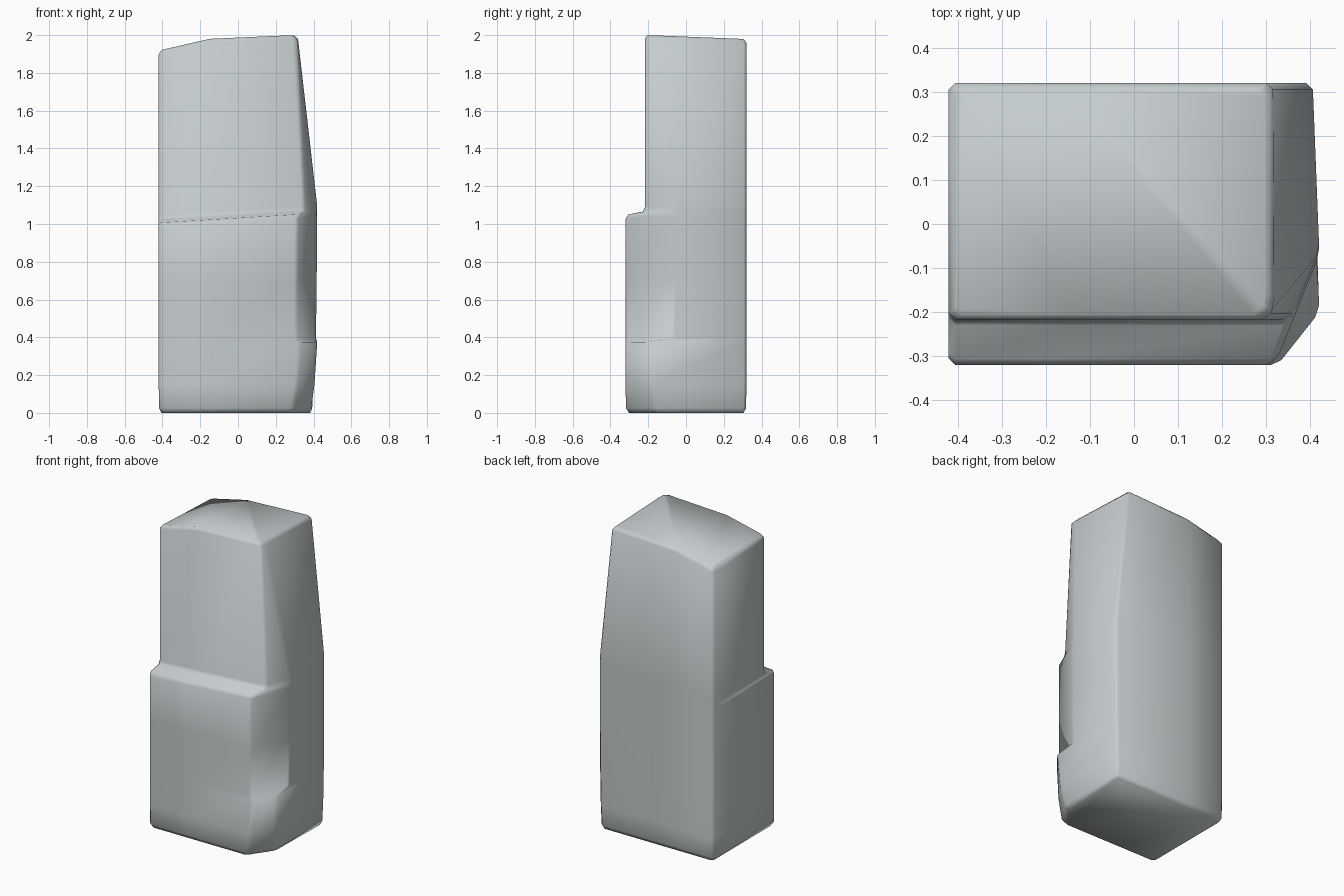
import bpy, bmesh
from mathutils import Vector

if "Cube" in bpy.data.objects:
    bpy.data.objects.remove(bpy.data.objects["Cube"])

LEFT, BACK, MID, R = -0.42, 0.32, -0.15, 0.015


def top_tilt(x, y):
    # crown falls towards the left and slightly towards the back
    return -0.23 * max(0, MID - x) - 0.02 * min(1, max(0, (0.3 - x) / 0.45)) - 0.04 * (y + 0.2)


def ledge_tilt(x, y):
    return 0.06 * x


def level(x, y):
    return 0.0


def ring(z, yf, xa, xb, yb, xr, inset=0.0, tilt=level):
    # outline: back left, front left, front right, side front, back right
    xl, bk = LEFT + inset, BACK - inset
    corners = [Vector(c) for c in ((xl, bk), (xl, yf), (xa, yf), (xb, yb), (xr, bk))]
    pts = []
    for i, p in enumerate(corners):
        for q in (corners[i - 1], corners[(i + 1) % 5]):
            pts.append(p + (q - p).normalized() * R)
        if i == 1:
            pts.append(Vector((MID, yf)))
    pts.append(Vector((MID, bk)))
    return [(p.x, p.y, z + tilt(p.x, p.y)) for p in pts]


rings = [
    # rounded foot
    ring(0.00, -0.302, 0.27, 0.375, -0.15, 0.385, 0.015),
    ring(0.025, -0.318, 0.29, 0.388, -0.17, 0.393, 0.002),
    ring(0.15, -0.32, 0.312, 0.405, -0.19, 0.398),
    # front right corner and the cut above it
    ring(0.375, -0.32, 0.325, 0.42, -0.20, 0.402),
    ring(0.395, -0.32, 0.312, 0.413, -0.07, 0.403),
    ring(0.70, -0.32, 0.312, 0.417, -0.07, 0.405),
    # step back to the upper half
    ring(1.01, -0.32, 0.315, 0.42, -0.07, 0.405, 0, ledge_tilt),
    ring(1.032, -0.305, 0.325, 0.42, -0.07, 0.405, 0, ledge_tilt),
    ring(1.045, -0.23, 0.35, 0.42, -0.06, 0.405, 0, ledge_tilt),
    ring(1.07, -0.217, 0.352, 0.42, -0.06, 0.405, 0, ledge_tilt),
    # tapering upper half and crown
    ring(1.98, -0.217, 0.305, 0.318, -0.18, 0.315, 0, top_tilt),
    ring(2.00, -0.205, 0.285, 0.297, -0.17, 0.297, 0.015, top_tilt),
]

bm = bmesh.new()
loops = [[bm.verts.new(p) for p in r] for r in rings]
n = len(loops[0])
for a, b in zip(loops, loops[1:]):
    for i in range(n):
        j = (i + 1) % n
        bm.faces.new((a[i], a[j], b[j], b[i]))
# caps, split along the crown fold
for lp in (loops[0], loops[-1]):
    bm.faces.new([lp[-1]] + lp[0:5])
    bm.faces.new(lp[4:])
bmesh.ops.recalc_face_normals(bm, faces=bm.faces)
for f in bm.faces:
    f.smooth = True
me = bpy.data.meshes.new("stepped_block")
bm.to_mesh(me)
bm.free()

mat = bpy.data.materials.new("pale grey")
mat.diffuse_color = (0.56, 0.61, 0.62, 1)
mat.use_nodes = True
mat.node_tree.nodes["Principled BSDF"].inputs["Base Color"].default_value = mat.diffuse_color
me.materials.append(mat)
ob = bpy.data.objects.new("stepped_block", me)
bpy.context.collection.objects.link(ob)
